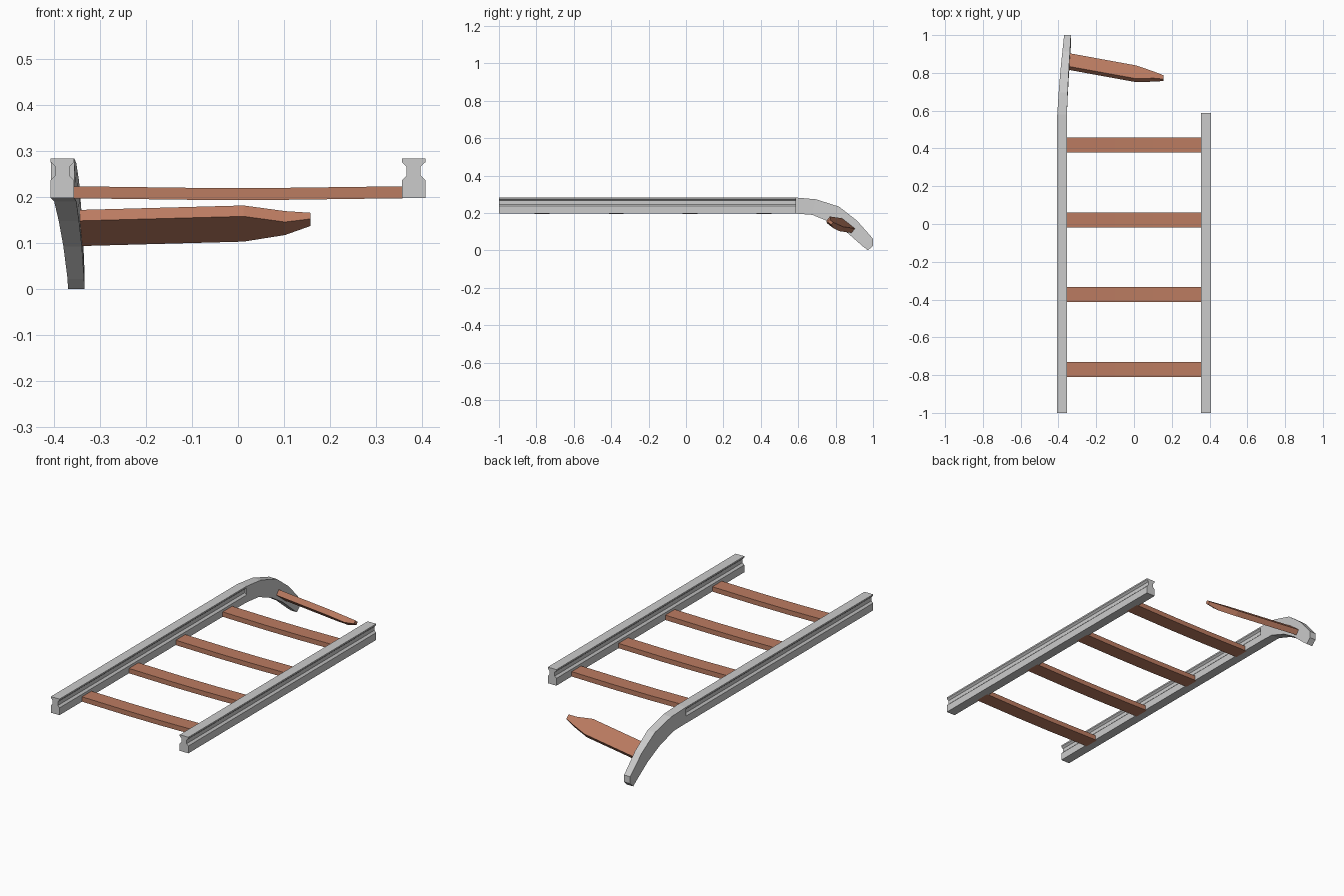
import bpy, bmesh
from math import sin, cos, radians

if "Cube" in bpy.data.objects:
    bpy.data.objects.remove(bpy.data.objects["Cube"])

wood = bpy.data.materials.new("rusty_wood")
wood.diffuse_color = (0.50, 0.20, 0.12, 1)
wood.use_nodes = True
wood.node_tree.nodes["Principled BSDF"].inputs["Base Color"].default_value = wood.diffuse_color


def loft(name, sections, mat=None):
    """Skin a list of equal-length cross-sections and cap both ends."""
    bm = bmesh.new()
    rings = [[bm.verts.new(p) for p in s] for s in sections]
    n = len(rings[0])
    for a, b in zip(rings, rings[1:]):
        for i in range(n):
            j = (i + 1) % n
            bm.faces.new((a[i], a[j], b[j], b[i]))
    bm.faces.new(rings[0])
    bm.faces.new(rings[-1])
    bmesh.ops.recalc_face_normals(bm, faces=bm.faces[:])
    me = bpy.data.meshes.new(name)
    bm.to_mesh(me)
    bm.free()
    if mat:
        me.materials.append(mat)
    ob = bpy.data.objects.new(name, me)
    bpy.context.collection.objects.link(ob)
    return ob


# straight rails: I-shaped profile, extruded along y
half = [(0.0255, 0.197), (0.0255, 0.236), (0.0155, 0.246),
        (0.0155, 0.266), (0.0255, 0.275), (0.0255, 0.283)]
profile = half + [(-x, z) for x, z in reversed(half)]
for name, cx, end in (("left_rail", -0.381, 0.58), ("right_rail", 0.381, 0.587)):
    loft(name, [[(cx + x, y, z) for x, z in profile] for y in (-1, end)])

# broken rail end: box section bending down and inward
# (top y, top z, bottom y, bottom z, outer x, inner x)
bend = [(0.58, 0.283, 0.58, 0.197, -0.406, -0.355),
        (0.695, 0.273, 0.675, 0.190, -0.399, -0.351),
        (0.818, 0.234, 0.780, 0.147, -0.389, -0.345),
        (0.914, 0.159, 0.865, 0.092, -0.379, -0.339),
        (1.0, 0.062, 0.945, 0.022, -0.370, -0.334),
        (1.0, 0.025, 0.973, 0.0, -0.369, -0.333)]
loft("bent_rail_end", [[(xo, ty, tz), (xi, ty, tz), (xi, by, bz), (xo, by, bz)]
                       for ty, tz, by, bz, xo, xi in bend])


def plank(name, stations, tilt=0):
    """stations: x, centre y, centre z, width, thickness."""
    c, s = cos(tilt), sin(tilt)
    corners = ((-1, 1), (1, 1), (1, -1), (-1, -1))
    return loft(name, [[(x, y + u * w / 2 * c + v * t / 2 * s,
                         z - u * w / 2 * s + v * t / 2 * c) for u, v in corners]
                       for x, y, z, w, t in stations], wood)


# four sagging ties
for i, y in enumerate((-0.77, -0.373, 0.022, 0.418)):
    plank(f"tie_{i + 1}", [(x, y, z, 0.08, 0.026) for x, z in
                           ((-0.365, 0.210), (-0.1, 0.2065), (0.1, 0.2065), (0.365, 0.210))])

# snapped tie hanging from the bent end
plank("snapped_tie", [(-0.355, 0.862, 0.132, 0.089, 0.03),
                      (0.012, 0.795, 0.142, 0.089, 0.03),
                      (0.102, 0.781, 0.143, 0.046, 0.03),
                      (0.157, 0.772, 0.151, 0.025, 0.017)], radians(38))
